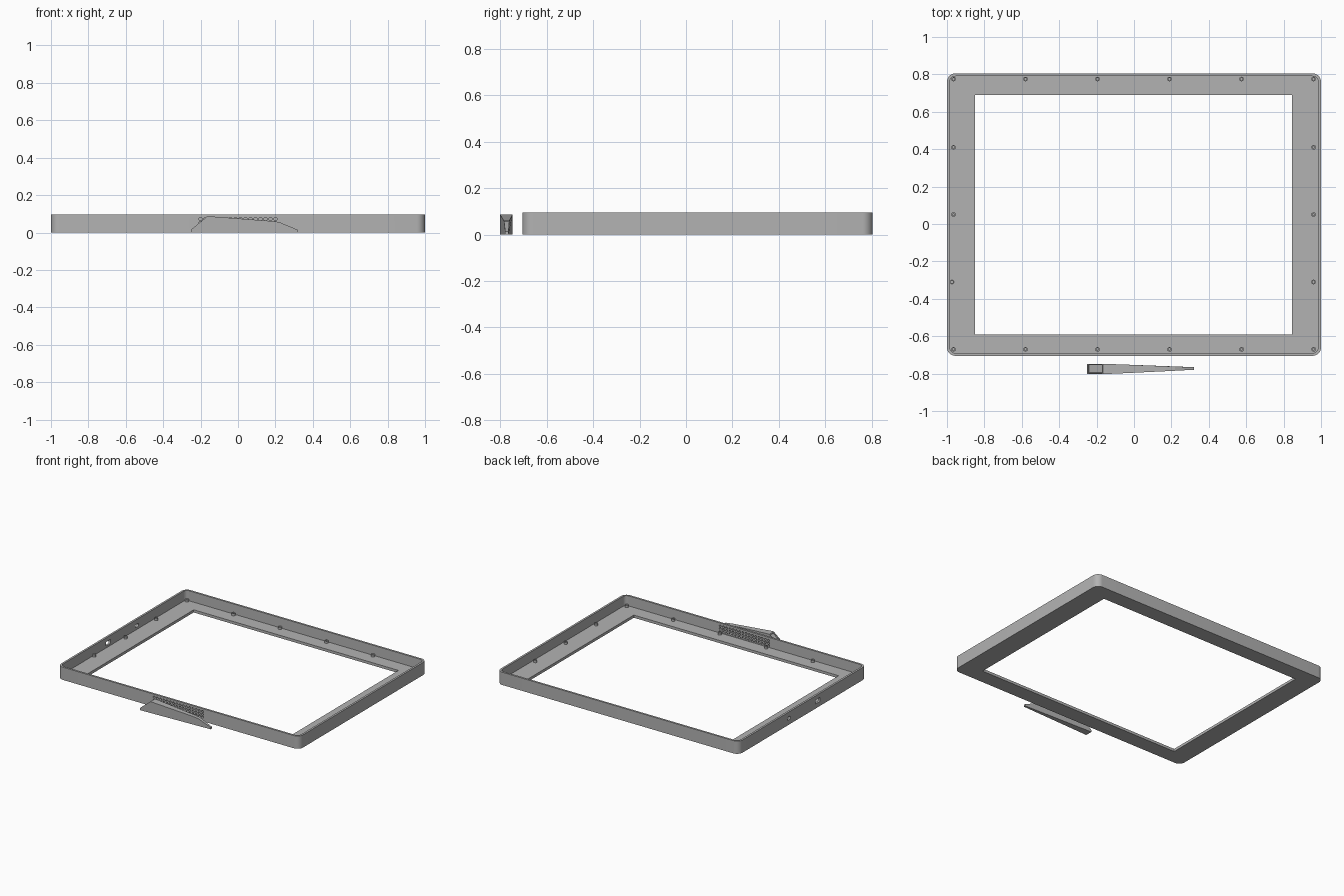
import bpy, bmesh, math

if "Cube" in bpy.data.objects:
    bpy.data.objects.remove(bpy.data.objects["Cube"])

grey = bpy.data.materials.new("mid_grey")
grey.diffuse_color = (0.45, 0.45, 0.45, 1)
grey.use_nodes = True
grey.node_tree.nodes["Principled BSDF"].inputs["Base Color"].default_value = grey.diffuse_color


def make(name, bm, cutter=False):
    bmesh.ops.recalc_face_normals(bm, faces=bm.faces)
    me = bpy.data.meshes.new(name)
    bm.to_mesh(me)
    bm.free()
    me.materials.append(grey)
    ob = bpy.data.objects.new(name, me)
    bpy.context.collection.objects.link(ob)
    ob.hide_render = ob.hide_viewport = cutter
    return ob


def prism(bm, points, z0, z1):
    low = bm.faces.new([bm.verts.new((x, y, z0)) for x, y in points])
    ext = bmesh.ops.extrude_face_region(bm, geom=[low], use_keep_orig=True)
    for v in ext["geom"]:
        if isinstance(v, bmesh.types.BMVert):
            v.co.z = z1


def rounded(x0, x1, y0, y1, r, n=8):
    pts = []
    for k, (cx, cy) in enumerate([(x1 - r, y1 - r), (x0 + r, y1 - r),
                                  (x0 + r, y0 + r), (x1 - r, y0 + r)]):
        for i in range(n + 1):
            a = math.pi / 2 * (k + i / n)
            pts.append((cx + r * math.cos(a), cy + r * math.sin(a)))
    return pts


def circle(x, y, r, n=12):
    return [(x + r * math.cos(2 * math.pi * i / n),
             y + r * math.sin(2 * math.pi * i / n)) for i in range(n)]


def cut(ob, cutter):
    m = ob.modifiers.new("cut", 'BOOLEAN')
    m.operation, m.solver, m.object = 'DIFFERENCE', 'EXACT', cutter


def smooth(ob):
    bpy.ops.object.select_all(action='DESELECT')
    ob.select_set(True)
    bpy.context.view_layer.objects.active = ob
    bpy.ops.object.shade_smooth_by_angle(angle=math.radians(30))


# Shallow tray with rounded corners
bm = bmesh.new()
prism(bm, rounded(-1, 1, -0.705, 0.805, 0.045), 0, 0.095)
tray = make("tray_frame", bm)

# Hollow interior above the floor
bm = bmesh.new()
prism(bm, rounded(-0.985, 0.985, -0.69, 0.79, 0.03), 0.02, 0.2)
cut(tray, make("cavity_cutter", bm, True))

# Large window through the floor
bm = bmesh.new()
prism(bm, [(-0.85, -0.59), (0.845, -0.59), (0.845, 0.69), (-0.85, 0.69)], -0.1, 0.1)
cut(tray, make("window_cutter", bm, True))

# Grid of round vents through the front wall
bm = bmesh.new()
for row in range(3):
    for col in range(16):
        prism(bm, circle(-0.2 + col * 0.4 / 15, 0.032 + row * 0.02, 0.0085), 0.65, 0.75)
for v in bm.verts:
    v.co = (v.co.x, -v.co.z, v.co.y)
cut(tray, make("vent_cutter", bm, True))

# Two port openings through the left wall
bm = bmesh.new()
prism(bm, rounded(-0.155, -0.1, 0.034, 0.064, 0.006, 3), -1.1, -0.95)
prism(bm, rounded(0.195, 0.23, 0.036, 0.06, 0.01, 4), -1.1, -0.95)
for v in bm.verts:
    v.co = (v.co.z, v.co.x, v.co.y)
cut(tray, make("port_cutter", bm, True))
smooth(tray)

# Screw bosses around the floor
spots = [(-0.965 + i * 0.385, y) for y in (-0.67, 0.775) for i in range(6)]
spots += [(x, y) for x in (-0.965, 0.96) for y in (0.05, 0.41)]
spots += [(-0.973, -0.31), (0.96, -0.31)]
bm = bmesh.new()
for x, y in spots:
    rings = [[bm.verts.new((px, py, z)) for px, py in circle(x, y, r, 16)]
             for r, z in ((0.0125, 0.018), (0.0125, 0.036), (0.006, 0.036), (0.006, 0.021))]
    for a, b in zip(rings, rings[1:]):
        for i in range(16):
            j = (i + 1) % 16
            bm.faces.new((a[i], a[j], b[j], b[i]))
    bm.faces.new(rings[-1])
    bm.faces.new(rings[0])
smooth(make("screw_bosses", bm))

# Separate tapered stand wedge in front: x, z profile, narrowing to the right
profile = [(-0.25, 0.0), (0.32, 0.0), (0.32, 0.014), (0.22, 0.056), (0.17, 0.062),
           (-0.145, 0.086), (-0.165, 0.086), (-0.25, 0.016)]


def half_width(x):
    return 0.027 if x < -0.14 else 0.027 - 0.02 * (x + 0.145) / 0.465


bm = bmesh.new()
sides = [[bm.verts.new((x, -0.775 + s * half_width(x) + 0.008 * max(0, x), z))
          for x, z in profile] for s in (-1, 1)]
bm.faces.new(sides[0])
bm.faces.new(sides[1])
n = len(profile)
for i in range(n):
    j = (i + 1) % n
    f = bm.faces.new((sides[0][i], sides[0][j], sides[1][j], sides[1][i]))
    if i == n - 2:
        slope = f
bmesh.ops.recalc_face_normals(bm, faces=bm.faces)
# Recessed panel on the slanted end
bmesh.ops.inset_region(bm, faces=[slope], thickness=0.009)
bmesh.ops.inset_region(bm, faces=[slope], thickness=0.0005, depth=-0.008)
make("stand_wedge", bm)
